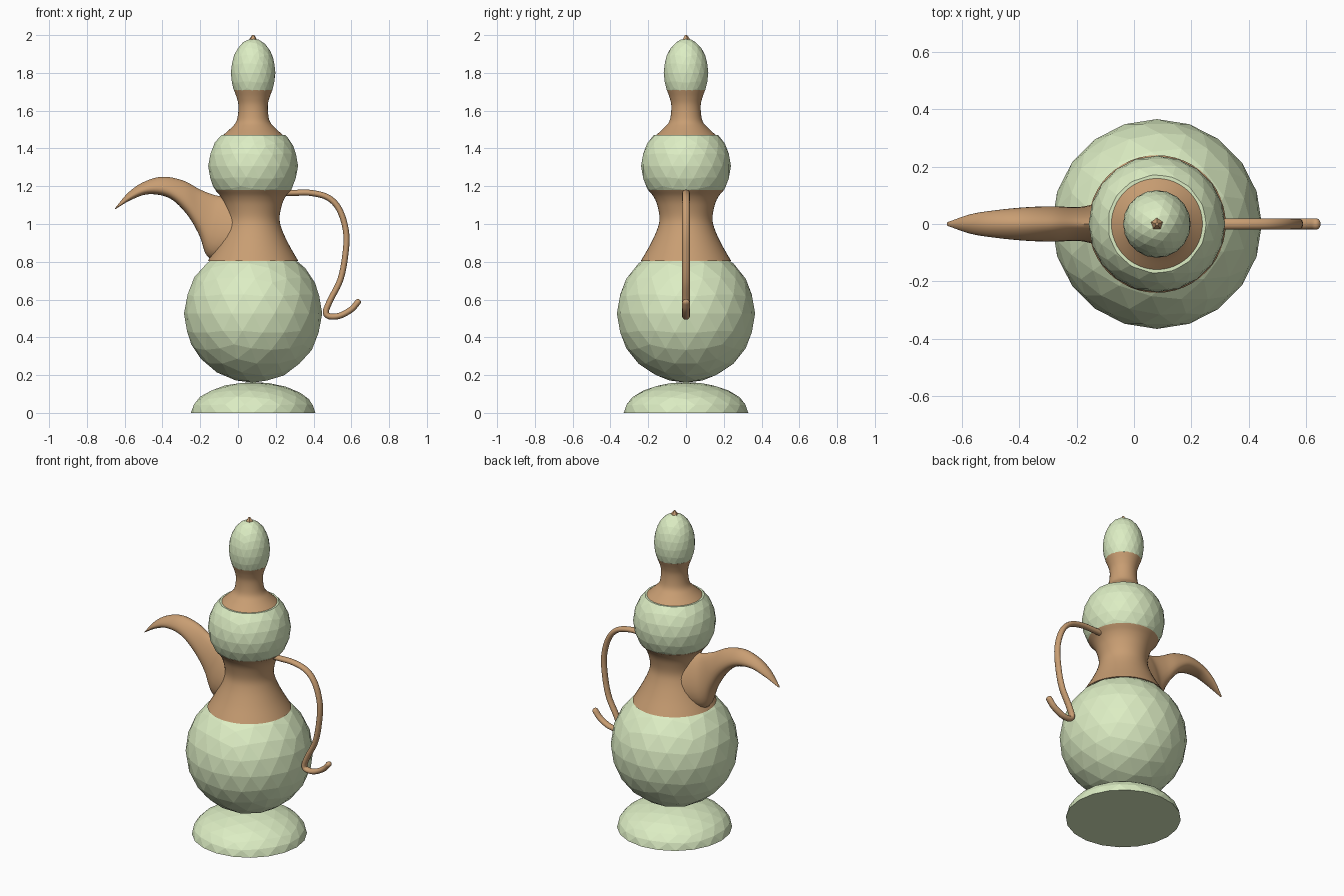
import bpy, bmesh, math
from mathutils import Vector

if "Cube" in bpy.data.objects:
    bpy.data.objects.remove(bpy.data.objects["Cube"])

CX = 0.08  # vertical axis of the vessel


def material(name, rgb):
    m = bpy.data.materials.new(name)
    m.diffuse_color = (*rgb, 1)
    m.use_nodes = True
    m.node_tree.nodes["Principled BSDF"].inputs["Base Color"].default_value = m.diffuse_color
    return m


GREEN = material("pale_green", (0.72, 0.85, 0.55))
BROWN = material("warm_bronze", (0.58, 0.34, 0.17))


def finish(name, bm, mat, smooth):
    bmesh.ops.recalc_face_normals(bm, faces=bm.faces[:])
    me = bpy.data.meshes.new(name)
    bm.to_mesh(me)
    bm.free()
    me.materials.append(mat)
    me.polygons.foreach_set("use_smooth", [smooth] * len(me.polygons))
    ob = bpy.data.objects.new(name, me)
    bpy.context.collection.objects.link(ob)
    return ob


def smooth_path(pts, steps=6):
    """Catmull-Rom interpolation of tuples."""
    v = [Vector(p) for p in pts]
    v = [2 * v[0] - v[1]] + v + [2 * v[-1] - v[-2]]
    out = []
    for i in range(1, len(v) - 2):
        a, b, c, d = v[i - 1:i + 3]
        for s in range(steps):
            t = s / steps
            out.append(0.5 * (2 * b + (c - a) * t + (2 * a - 5 * b + 4 * c - d) * t ** 2
                              + (3 * b - a - 3 * c + d) * t ** 3))
    return out + [v[-2]]


def faceted_ball(name, z, r, rz, low=None, high=None):
    """Low-poly ball, trimmed flat at the given heights."""
    bm = bmesh.new()
    bmesh.ops.create_icosphere(bm, subdivisions=3, radius=1)
    for v in bm.verts:
        v.co = (CX + v.co.x * r, v.co.y * r, z + v.co.z * rz)
    for h, n in ((low, -1), (high, 1)):
        if h is not None:
            cut = bmesh.ops.bisect_plane(bm, geom=bm.verts[:] + bm.edges[:] + bm.faces[:],
                                         dist=1e-5, plane_co=(0, 0, h), plane_no=(0, 0, n),
                                         clear_outer=True)
            edges = [e for e in bm.edges if e.is_boundary]
            bmesh.ops.holes_fill(bm, edges=edges, sides=0)
    return finish(name, bm, GREEN, False)


def loft(name, rings, mat):
    bm = bmesh.new()
    vr = [[bm.verts.new(p) for p in ring] for ring in rings]
    n = len(vr[0])
    for a, b in zip(vr, vr[1:]):
        for i in range(n):
            bm.faces.new((a[i], a[(i + 1) % n], b[(i + 1) % n], b[i]))
    bm.faces.new(vr[0])
    bm.faces.new(vr[-1])
    ob = finish(name, bm, mat, True)
    bpy.ops.object.select_all(action='DESELECT')
    ob.select_set(True)
    bpy.context.view_layer.objects.active = ob
    bpy.ops.object.shade_smooth_by_angle(angle=math.radians(40))
    return ob


def turned(name, profile, sides=48):
    angles = [2 * math.pi * i / sides for i in range(sides)]
    loft(name, [[(CX + p.x * math.cos(a), p.x * math.sin(a), p.y) for a in angles]
                for p in smooth_path(profile, 5)], BROWN)


# faceted green volumes
faceted_ball("foot", 0, 0.33, 0.163, low=0)
faceted_ball("belly", 0.526, 0.366, 0.366, high=0.804)
faceted_ball("upper_bulb", 1.307, 0.238, 0.238, low=1.178, high=1.47)
faceted_ball("lid_bulb", 1.80, 0.118, 0.182, low=1.708)

# smooth turned necks
turned("lower_neck", [(0.24, 0.803), (0.19, 0.89), (0.153, 0.97), (0.14, 1.03),
                      (0.152, 1.10), (0.172, 1.145), (0.201, 1.18)])
turned("upper_neck", [(0.16, 1.469), (0.115, 1.51), (0.09, 1.54), (0.08, 1.58),
                      (0.078, 1.63), (0.087, 1.67), (0.102, 1.71)])

# five-sided finial
bm = bmesh.new()
bmesh.ops.create_cone(bm, cap_ends=True, segments=5, radius1=0.03, radius2=0.006, depth=0.035)
bmesh.ops.translate(bm, verts=bm.verts[:], vec=(CX, 0, 1.9825))
finish("finial", bm, BROWN, False)

# beak spout: top x, top z, bottom x, bottom z, half width
stations = [((0.04, 1.12), (0.0, 0.81), 0.11), ((-0.06, 1.145), (-0.12, 0.81), 0.085),
            ((-0.12, 1.152), (-0.17, 0.84), 0.065), ((-0.2, 1.182), (-0.205, 0.94), 0.057),
            ((-0.29, 1.23), (-0.27, 1.05), 0.06), ((-0.4, 1.25), (-0.36, 1.135), 0.057),
            ((-0.5, 1.222), (-0.47, 1.158), 0.047), ((-0.58, 1.167), (-0.565, 1.128), 0.033),
            ((-0.65, 1.085), (-0.652, 1.077), 0.006)]
tops = smooth_path([s[0] for s in stations])
bottoms = smooth_path([s[1] for s in stations])
widths = smooth_path([(s[2], 0) for s in stations])
rings = []
for t, b, w in zip(tops, bottoms, widths):
    ring = []
    for i in range(24):
        a = 2 * math.pi * i / 24
        p = (t + b) / 2 + (t - b) / 2 * math.cos(a)
        ring.append((p.x, w.x * math.sin(a) * (1 - 0.25 * math.cos(a)), p.y))
    rings.append(ring)
loft("spout", rings, BROWN)

# curled handle
path = smooth_path([(0.22, 1.163), (0.30, 1.165), (0.39, 1.164), (0.48, 1.138), (0.54, 1.07),
                    (0.573, 0.95), (0.566, 0.82), (0.54, 0.70), (0.49, 0.60), (0.465, 0.535),
                    (0.485, 0.511), (0.54, 0.515), (0.60, 0.548), (0.636, 0.588)])
rings = []
for i, p in enumerate(path):
    d = (path[min(i + 1, len(path) - 1)] - path[max(i - 1, 0)]).normalized()
    n = Vector((-d.y, d.x))
    rings.append([(p.x + n.x * 0.016 * math.cos(a), 0.02 * math.sin(a), p.y + n.y * 0.016 * math.cos(a))
                  for a in [math.pi * k / 6 for k in range(12)]])
# rounded tip
end, d = path[-1], d
for f, s in ((0.008, 0.8), (0.013, 0.4)):
    q = end + d * f
    rings.append([(q.x + (x - end.x) * s, y * s, q.y + (z - end.y) * s)
                  for x, y, z in rings[len(path) - 1]])
loft("handle", rings, BROWN)
